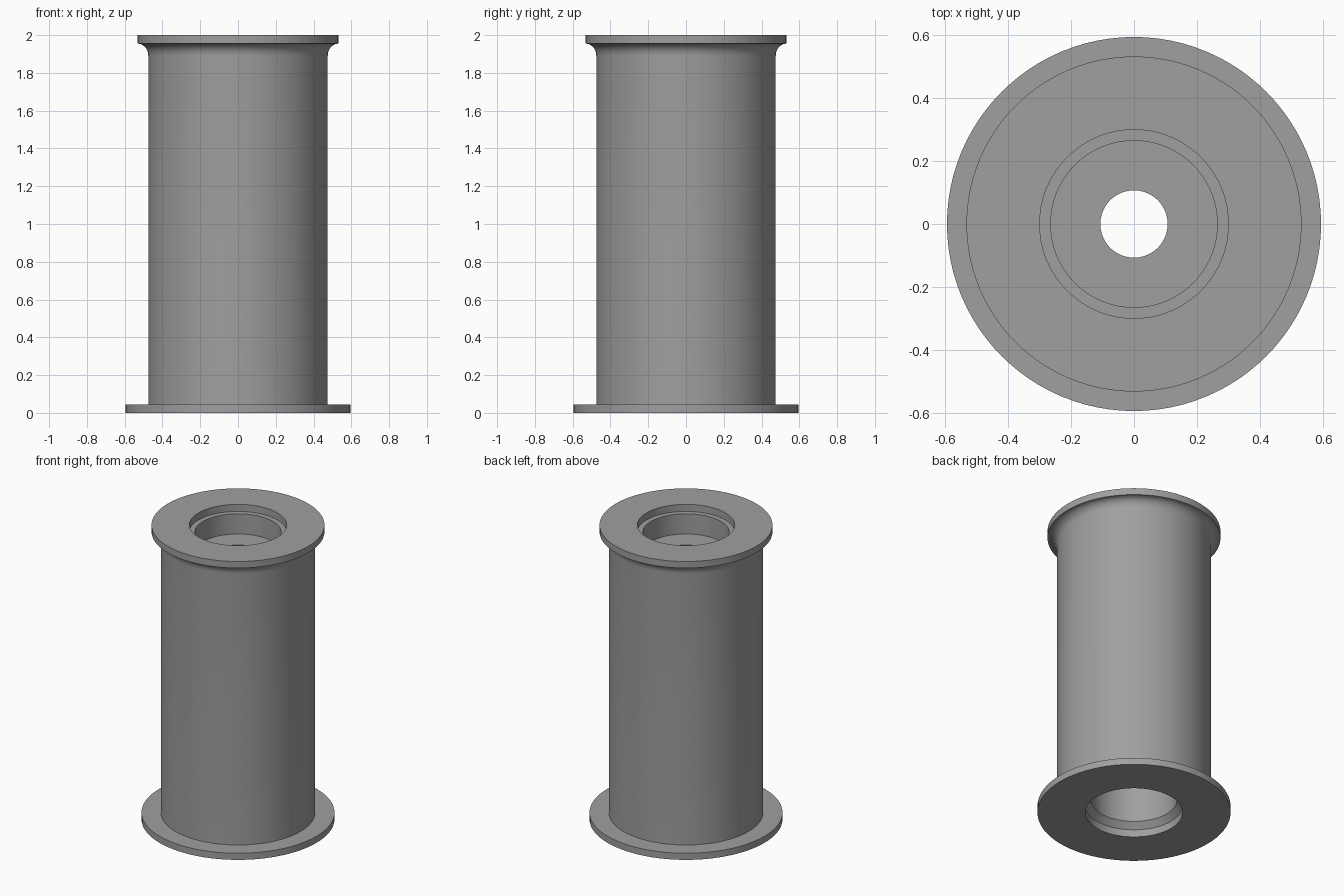
import bpy, bmesh, math

if "Cube" in bpy.data.objects:
    bpy.data.objects.remove(bpy.data.objects["Cube"])

SEGMENTS = 96

grey = bpy.data.materials.new("mid_grey")
grey.diffuse_color = (0.35, 0.35, 0.35, 1.0)
grey.use_nodes = True
grey.node_tree.nodes["Principled BSDF"].inputs["Base Color"].default_value = grey.diffuse_color


def lathe(name, profile):
    """Spin a closed (radius, height) outline about the z axis."""
    bm = bmesh.new()
    rings = []
    for i in range(SEGMENTS):
        a = 2 * math.pi * i / SEGMENTS
        rings.append([bm.verts.new((r * math.cos(a), r * math.sin(a), z)) for r, z in profile])
    n = len(profile)
    for i in range(SEGMENTS):
        here, after = rings[i], rings[(i + 1) % SEGMENTS]
        for j in range(n):
            k = (j + 1) % n
            bm.faces.new((here[j], after[j], after[k], here[k]))
    bmesh.ops.recalc_face_normals(bm, faces=bm.faces)
    mesh = bpy.data.meshes.new(name)
    bm.to_mesh(mesh)
    bm.free()
    mesh.materials.append(grey)
    obj = bpy.data.objects.new(name, mesh)
    bpy.context.collection.objects.link(obj)
    bpy.context.view_layer.objects.active = obj
    obj.select_set(True)
    bpy.ops.object.shade_smooth_by_angle(angle=math.radians(30))
    return obj


# Concave fillet where the barrel flares into the top flange
fillet = []
for s in range(9):
    t = math.pi / 2 * s / 8
    fillet.append((0.53 - 0.055 * math.cos(t), 1.89 + 0.065 * math.sin(t)))

# Outside: bottom flange, barrel, fillet, top flange
outside = [(0.30, 0.0), (0.595, 0.0), (0.595, 0.045), (0.475, 0.045)]
outside += fillet + [(0.533, 1.955), (0.533, 2.0)]

# Inside: top recess, bore, pierced web, lower bore, bevelled bottom recess
inside = [(0.30, 2.0), (0.30, 1.952), (0.265, 1.952), (0.265, 1.815),
          (0.107, 1.815), (0.107, 1.765), (0.265, 1.765),
          (0.265, 0.09), (0.30, 0.05)]

lathe("flanged_spool", outside + inside)
